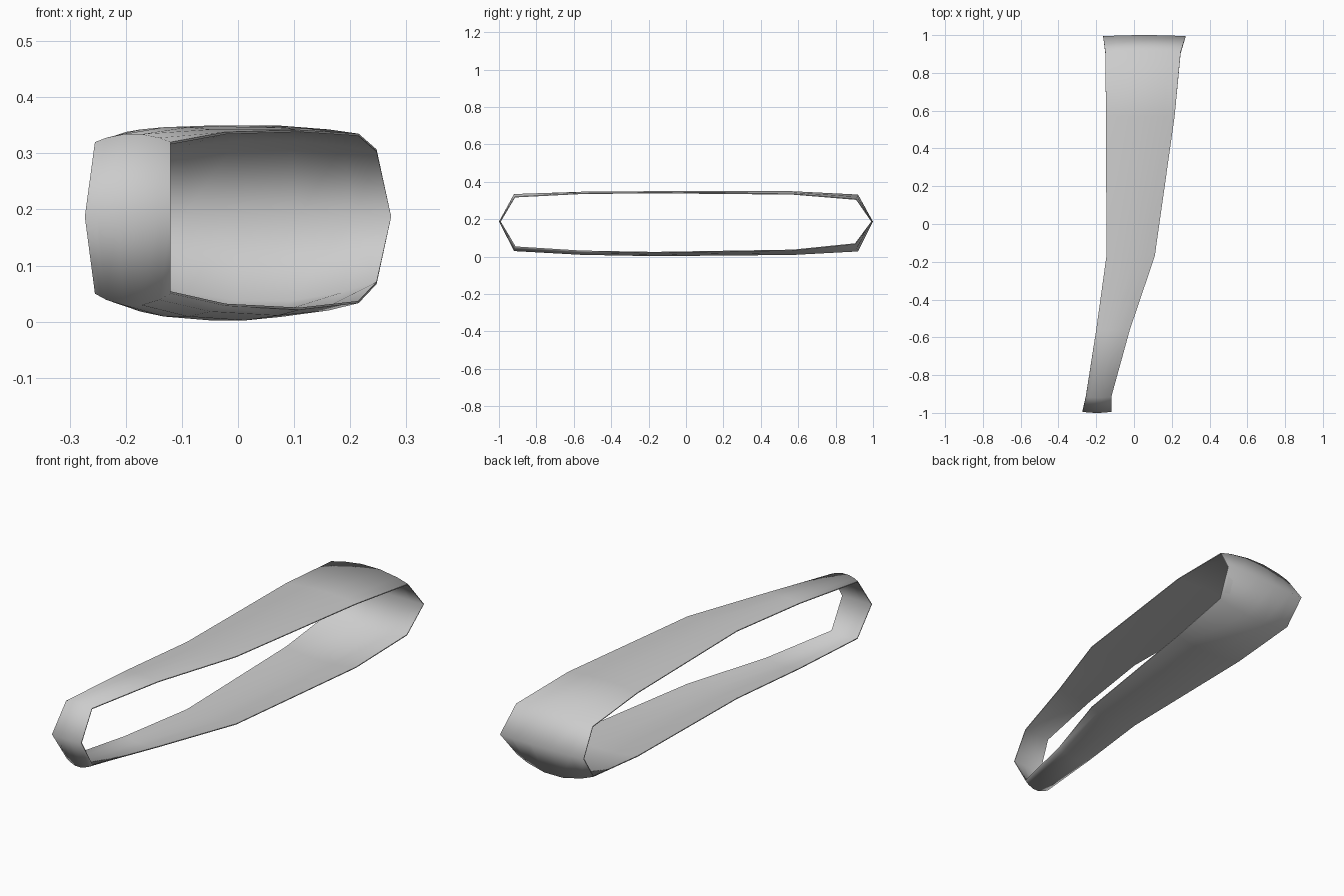
import bpy, bmesh

if "Cube" in bpy.data.objects:
    bpy.data.objects.remove(bpy.data.objects["Cube"])

# Band stations: y, left x, right x, outer z at mid width, crown drop at the edges
top = [(-0.92, -0.255, -0.12, 0.335, 0.015), (-0.56, -0.20, -0.022, 0.347, 0.009),
       (-0.17, -0.146, 0.11, 0.35, 0.008), (0.57, -0.148, 0.215, 0.35, 0.015),
       (0.92, -0.152, 0.247, 0.333, 0.026)]
bottom = [(-0.92, -0.255, -0.12, 0.028, 0.022), (-0.56, -0.20, -0.022, 0.008, 0.02),
          (-0.17, -0.146, 0.11, 0.001, 0.02), (0.57, -0.148, 0.215, 0.007, 0.026),
          (0.92, -0.152, 0.247, 0.025, 0.042)]
MID = 0.187
COLS = [0, 0.15, 0.38, 0.62, 0.85, 1]
THICK = 0.010


def section(y, left, right, z, drop, dy, dz):
    """Crowned thin strip across the band; (dy, dz) points to the inside."""
    outer, inner = [], []
    for u in COLS:
        c = (2 * u - 1) ** 2
        x = left + (right - left) * u
        d = drop * c
        outer.append((x, y + dy * d, z + dz * d))
        t = d + THICK * (1 - 0.6 * c)
        inner.append((x, y + dy * t, z + dz * t))
    return outer + inner[::-1]


# Closed loop of sections: front tip, top run, back tip, bottom run
rings = [section(-1, -0.273, -0.12, MID, 0.006, 1, 0)]
rings += [section(*s, 0.35 if s[0] < -0.9 else (-0.35 if s[0] > 0.9 else 0), -1) for s in top]
rings += [section(1, -0.163, 0.273, MID, 0.006, -1, 0)]
rings += [section(*s, 0.35 if s[0] < -0.9 else (-0.35 if s[0] > 0.9 else 0), 1) for s in reversed(bottom)]

bm = bmesh.new()
loops = [[bm.verts.new(p) for p in r] for r in rings]
n = len(loops[0])
for i, a in enumerate(loops):
    b = loops[(i + 1) % len(loops)]
    for j in range(n):
        k = (j + 1) % n
        bm.faces.new((a[j], a[k], b[k], b[j]))
bmesh.ops.recalc_face_normals(bm, faces=bm.faces)
mesh = bpy.data.meshes.new("tapered_band")
bm.to_mesh(mesh)
bm.free()
band = bpy.data.objects.new("tapered_band", mesh)
bpy.context.collection.objects.link(band)

# Smooth faces with crisp rims
bpy.context.view_layer.objects.active = band
band.select_set(True)
bpy.ops.object.shade_smooth_by_angle(angle=1.2)
